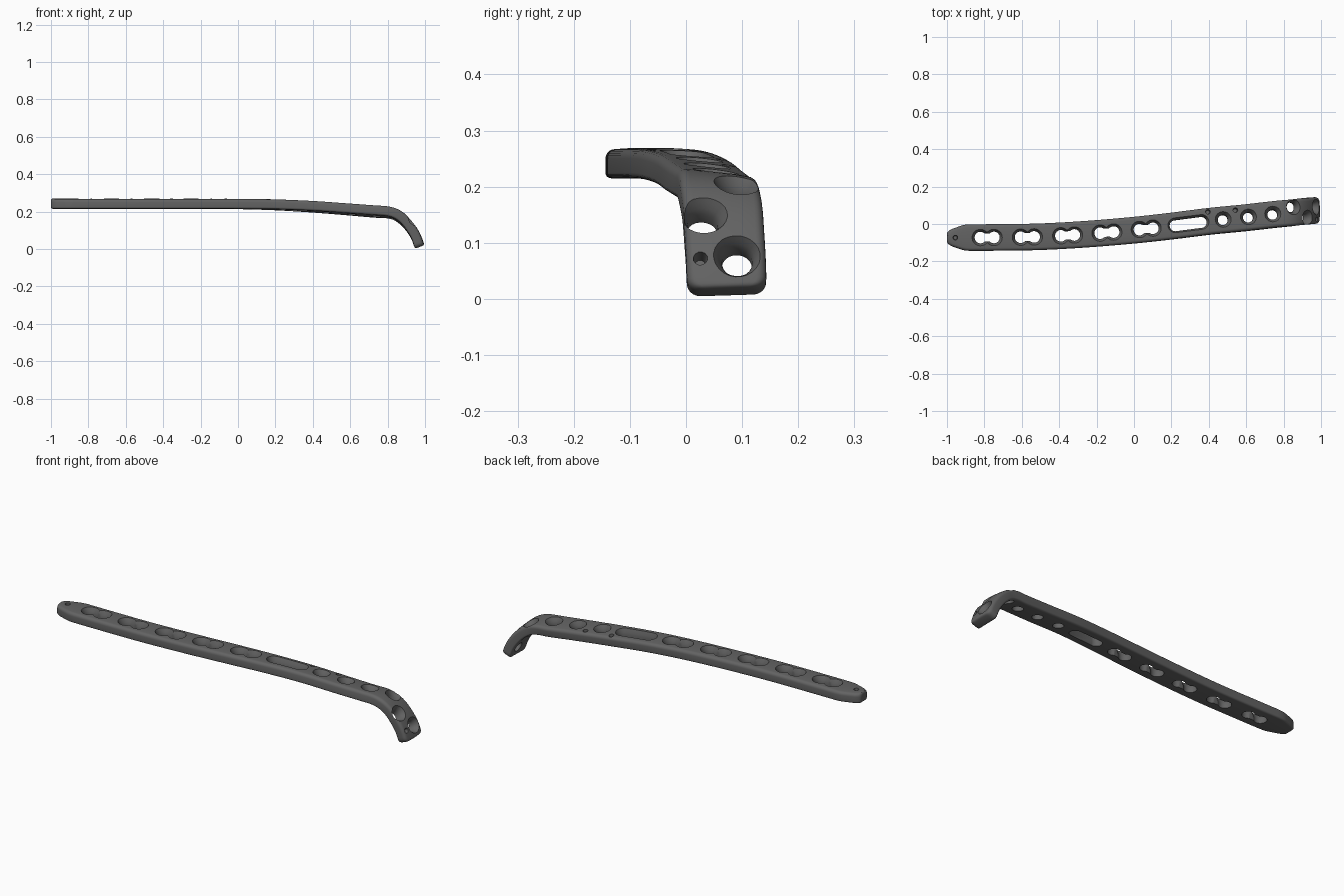
import bpy, bmesh, math
from mathutils import Vector, Matrix

if "Cube" in bpy.data.objects:
    bpy.data.objects.remove(bpy.data.objects["Cube"])

metal = bpy.data.materials.new("dark grey metal")
metal.diffuse_color = (0.125, 0.125, 0.125, 1)
metal.use_nodes = True
metal.node_tree.nodes["Principled BSDF"].inputs["Base Color"].default_value = metal.diffuse_color

# Centre line: x, y, z, sideways tilt in degrees
PATH = [(-1, -.073, .241, 0), (-.75, -.072, .241, 0), (-.5, -.068, .241, 0), (-.25, -.054, .241, 0),
        (0, -.033, .240, -1), (.2, -.011, .236, -3), (.4, .014, .226, -5), (.6, .034, .211, -6),
        (.74, .050, .200, -7), (.80, .056, .196, -6), (.845, .060, .183, -5), (.885, .065, .155, -4),
        (.92, .068, .115, -2), (.95, .071, .067, -1), (.97, .073, .012, 0)]
HALF_T = 0.026


def catmull(points, n=24):
    p = [Vector(q) for q in points]
    p = [2 * p[0] - p[1]] + p + [2 * p[-1] - p[-2]]
    out = []
    for i in range(1, len(p) - 2):
        # Tangents scaled for uneven spacing
        a, b, c, d = p[i - 1:i + 3]
        h0, h1, h2 = [(v - u).xyz.length for u, v in ((a, b), (b, c), (c, d))]
        m1 = (c - a) / (h0 + h1) * h1
        m2 = (d - b) / (h1 + h2) * h1
        for k in range(n):
            t = k / n
            out.append(b * (2*t**3 - 3*t*t + 1) + m1 * (t**3 - 2*t*t + t)
                       + c * (3*t*t - 2*t**3) + m2 * (t**3 - t*t))
    return out + [p[-2]]


LINE = catmull(PATH)
ARC = [0]
for u, v in zip(LINE, LINE[1:]):
    ARC.append(ARC[-1] + (v.xyz - u.xyz).length)
TOTAL = ARC[-1]


def frame(s):
    """Position, tangent, lateral and normal at arc length s."""
    i = 0
    while i < len(ARC) - 2 and ARC[i + 1] < s:
        i += 1
    f = (s - ARC[i]) / (ARC[i + 1] - ARC[i])
    p = LINE[i].lerp(LINE[i + 1], f)
    t = (LINE[min(i + 2, len(LINE) - 1)] - LINE[max(i - 1, 0)]).xyz.normalized()
    lat = Vector((0, 1, 0))
    lat = (lat - t * lat.dot(t)).normalized()
    lat = Matrix.Rotation(math.radians(p.w), 3, t) @ lat
    return p.xyz, t, lat, t.cross(lat)


def lookup(table, d):
    for (a, u), (b, v) in zip(table, table[1:]):
        if d <= b:
            return u + (v - u) * (d - a) / (b - a)
    return table[-1][1]


TIP = [(0, .024), (.004, .031), (.012, .038), (.025, .046), (.06, .058), (.09, .068), (.12, .071)]


def half_width(s):
    e = TOTAL - s
    w = lookup(TIP, s)
    if e < .024:
        w -= .024 - math.sqrt(max(0, .024**2 - (.024 - e)**2))
    return w


def section(w, h):
    """Rounded rectangle with a slightly domed top."""
    pts = []
    for cx, cy, a0, r in ((1, 1, 0, .017), (-1, 1, 90, .017), (-1, -1, 180, .010), (1, -1, 270, .010)):
        r = min(r, h * .9, w * .9)
        for k in range(6):
            a = math.radians(a0 + 18 * k)
            pts.append((cx * (w - r) + r * math.cos(a), cy * (h - r) + r * math.sin(a)))
        if cx == 1 and cy == 1:
            pts += [(w * f, h + .002 * (1 - f * f)) for f in (.4, 0, -.4)]
    return pts


# Plate body
ends = [0, .002, .005, .009, .014, .02, .03]
steps = ends + [.045 + (TOTAL - .09) * i / 150 for i in range(151)] + [TOTAL - e for e in reversed(ends)]
bm = bmesh.new()
rings = []
for s in steps:
    p, t, lat, nor = frame(s)
    d = min(s, TOTAL - s)
    h = HALF_T - (.009 - math.sqrt(max(0, .009**2 - (.009 - d)**2)) if d < .009 else 0)
    rings.append([bm.verts.new(p + lat * a + nor * b) for a, b in section(half_width(s), h)])
for r0, r1 in zip(rings, rings[1:]):
    for i in range(len(r0)):
        j = (i + 1) % len(r0)
        bm.faces.new((r0[i], r0[j], r1[j], r1[i]))
bm.faces.new(rings[0])
bm.faces.new(rings[-1])
bmesh.ops.recalc_face_normals(bm, faces=bm.faces)
mesh = bpy.data.meshes.new("bone_plate")
bm.to_mesh(mesh)
bm.free()
plate = bpy.data.objects.new("bone_plate", mesh)
bpy.context.collection.objects.link(plate)
mesh.materials.append(metal)

cutters = []


def cut(x, off, outline):
    """Cutter at station x; outline(z) gives (u, v) points per height."""
    i = min(range(len(LINE)), key=lambda k: abs(LINE[k].x - x))
    lo = max(i - 1, 0)
    if LINE[i].x < x:
        lo = min(i, len(LINE) - 2)
    s = ARC[lo] + (ARC[lo + 1] - ARC[lo]) * (x - LINE[lo].x) / (LINE[lo + 1].x - LINE[lo].x)
    p, t, lat, nor = frame(s)
    b = bmesh.new()
    loops = [[b.verts.new(p + t * u + lat * (v + off) + nor * z) for u, v in pts] for z, pts in outline]
    for l0, l1 in zip(loops, loops[1:]):
        for k in range(len(l0)):
            m = (k + 1) % len(l0)
            b.faces.new((l0[k], l0[m], l1[m], l1[k]))
    b.faces.new(loops[0])
    b.faces.new(loops[-1])
    bmesh.ops.recalc_face_normals(b, faces=b.faces)
    me = bpy.data.meshes.new("hole_cutter")
    b.to_mesh(me)
    b.free()
    ob = bpy.data.objects.new("hole_cutter", me)
    ob.hide_render = True
    bpy.context.collection.objects.link(ob)
    cutters.append(ob)


def stadium(r, half, n=12):
    return [(math.copysign(half, math.cos(a)) + r * math.cos(a), r * math.sin(a))
            for a in [math.pi * (k + .5) / n for k in range(2 * n)]]


def peanut(r, half, waist, n=48):
    """Two joined circles with a softened waist."""
    pts = []
    for k in range(n):
        u = -math.cos(math.pi * k / n) * (half + r)
        du = max(0, abs(u) - half) if abs(u) > half else half - abs(u)
        v = math.sqrt(max(0, r * r - du * du))
        pts.append((u, max(v, waist) if abs(u) < half else v))
    return pts + [(-u, -v) for u, v in pts]


def countersunk(shape, r, flare, *args):
    return [(z, shape(r + d, *args)) for z, d in
            ((-.06, 0), (-.004, 0), (.008, flare * .3), (.018, flare * .65), (.034, flare * 1.3))]


# Five combination holes along the shaft
for x in (-.785, -.57, -.355, -.145, .065):
    cut(x, 0, countersunk(peanut, .031, .013, .036, .022))

# Long slot
cut(.29, 0, countersunk(stadium, .030, .010, .07))

# Round holes, the last ones on the bent end
for x, off in ((.475, 0), (.61, 0), (.74, 0), (.845, .03), (.906, -.037), (.951, .020)):
    cut(x, off, countersunk(stadium, .027, .015, 0))

# Small wire pits
for x, off in ((-.955, 0), (.40, .05), (.545, .044), (.952, -.046)):
    cut(x, off, [(-.004, stadium(.010, 0, 6)), (.04, stadium(.014, 0, 6))])

for c in cutters:
    m = plate.modifiers.new("hole", 'BOOLEAN')
    m.operation = 'DIFFERENCE'
    m.solver = 'EXACT'
    m.object = c
bpy.context.view_layer.update()
final = bpy.data.meshes.new_from_object(plate.evaluated_get(bpy.context.evaluated_depsgraph_get()))
plate.modifiers.clear()
plate.data = final
for c in cutters:
    bpy.data.objects.remove(c)
final.materials.clear()
final.materials.append(metal)
for f in final.polygons:
    f.material_index = 0

bpy.ops.object.select_all(action='DESELECT')
plate.select_set(True)
bpy.context.view_layer.objects.active = plate
bpy.ops.object.shade_smooth_by_angle(angle=math.radians(35))
